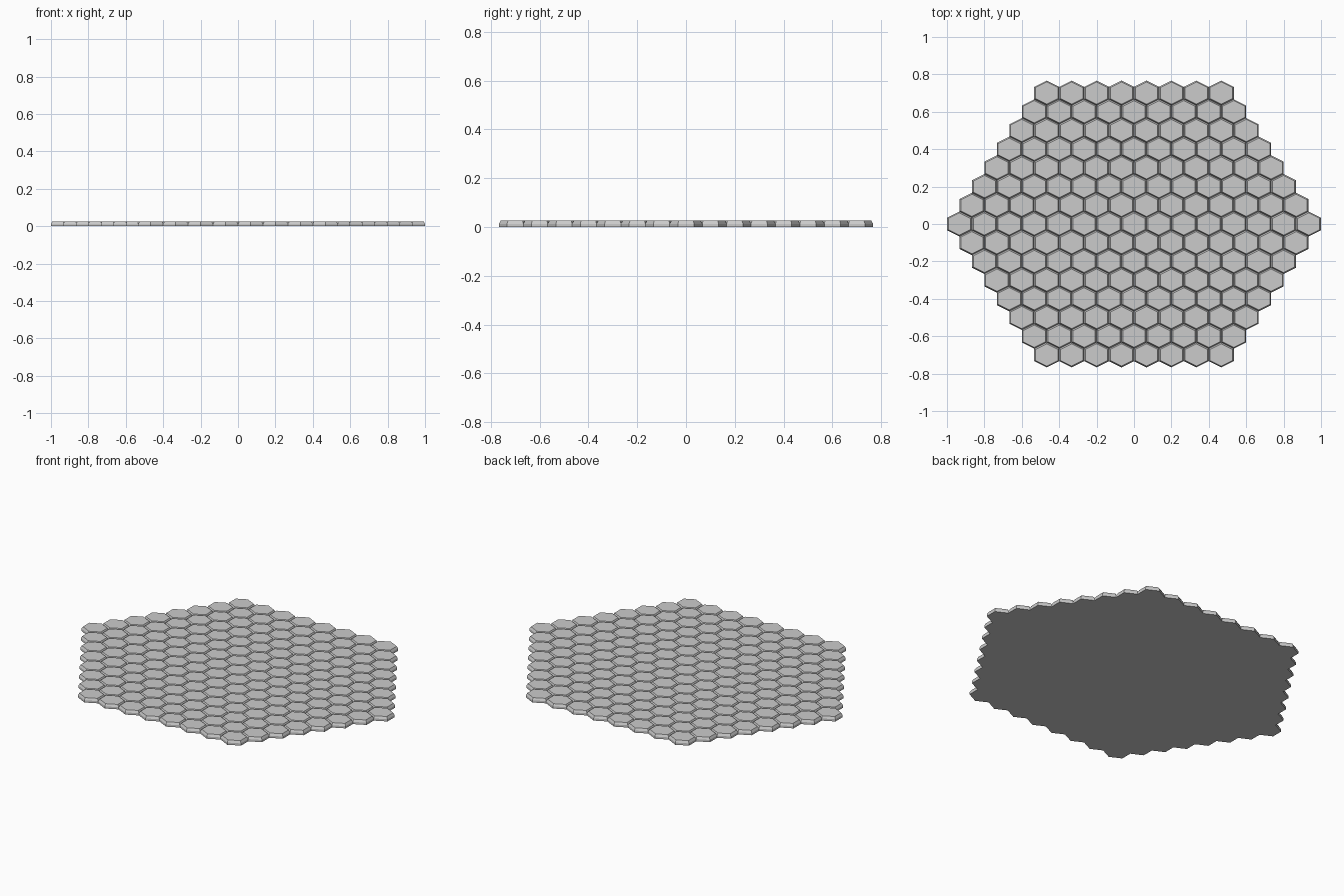
import bpy, bmesh, math

if "Cube" in bpy.data.objects:
    bpy.data.objects.remove(bpy.data.objects["Cube"])

N = 7                 # rings around the centre tile
PX, PY = 2 / 15, 0.1  # column and row pitch
HX, RY = PX / 2, PY / 1.5
H, SHOULDER = 0.026, 0.013
INSET = 0.89          # top face scale after the chamfer


def hexagon(bm, cx, cy, s, z):
    return [bm.verts.new((cx + s * HX * math.cos(a) / math.cos(math.pi / 6),
                          cy + s * RY * math.sin(a), z))
            for a in (math.radians(30 + 60 * i) for i in range(6))]


# one chamfered tile: base, wall, slanted rim, flat top
def tile(bm, cx, cy):
    rings = [hexagon(bm, cx, cy, 1, 0), hexagon(bm, cx, cy, 1, SHOULDER),
             hexagon(bm, cx, cy, INSET, H)]
    bm.faces.new(rings[0][::-1])
    bm.faces.new(rings[-1])
    for lo, hi in zip(rings, rings[1:]):
        for i in range(6):
            j = (i + 1) % 6
            bm.faces.new((lo[i], lo[j], hi[j], hi[i]))


# large hexagonal field of tiles
bm = bmesh.new()
for row in range(-N, N + 1):
    count = 2 * N + 1 - abs(row)
    for c in range(count):
        tile(bm, (c - (count - 1) / 2) * PX, row * PY)

# weld neighbours and drop the hidden walls between them
bmesh.ops.remove_doubles(bm, verts=bm.verts, dist=0.0005)
inner = [f for f in bm.faces
         if abs(f.normal.z) < 0.01 and any(len(e.link_faces) > 3 for e in f.edges)
         and all(len(e.link_faces) > 2 for e in f.edges if abs(e.verts[0].co.z - e.verts[1].co.z) < 1e-5)]
bmesh.ops.delete(bm, geom=inner, context='FACES_ONLY')
bm.normal_update()

mesh = bpy.data.meshes.new("hex_tile_field")
bm.to_mesh(mesh)
bm.free()
obj = bpy.data.objects.new("hex_tile_field", mesh)
bpy.context.collection.objects.link(obj)
